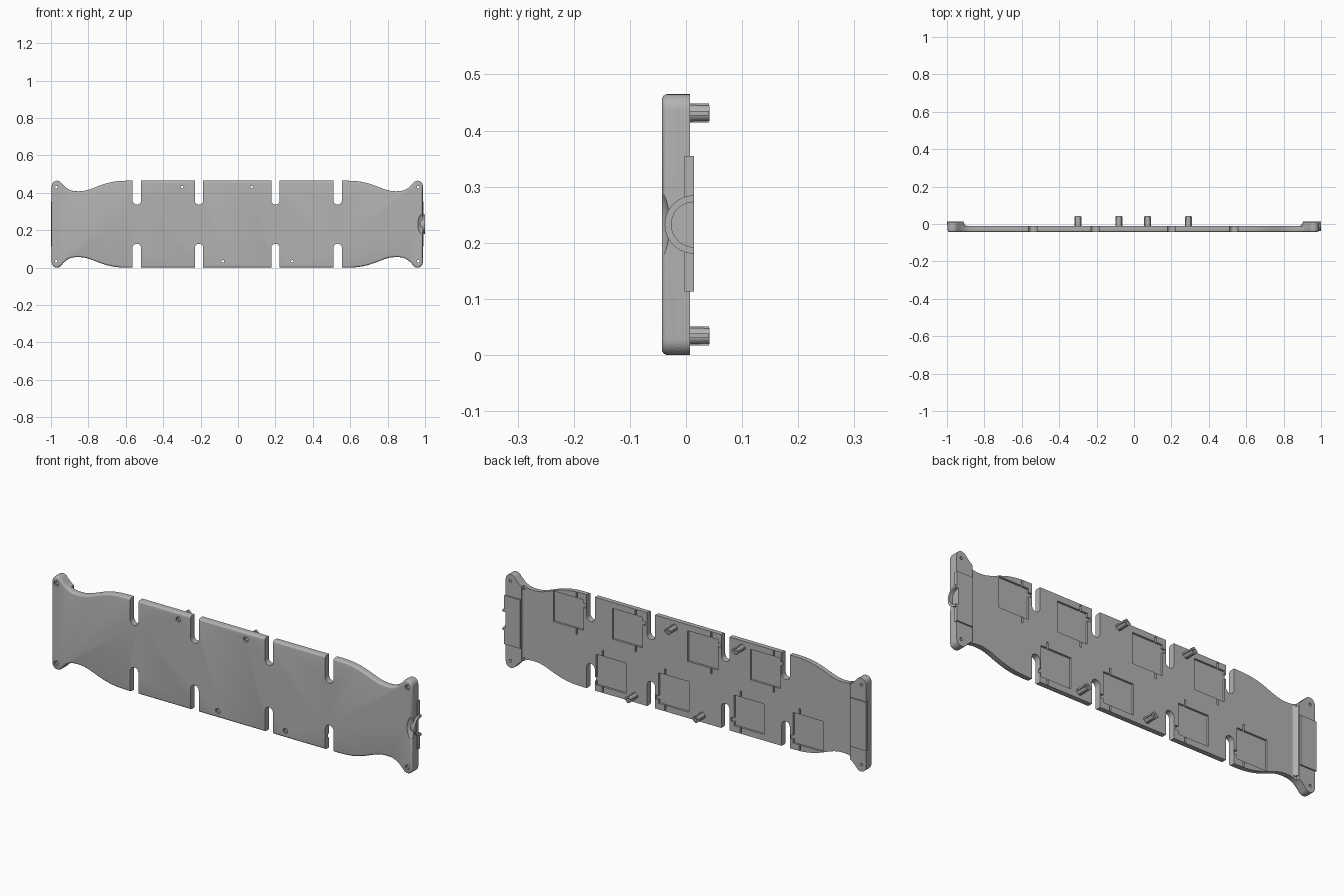
import bpy, bmesh, math
from mathutils import Vector, Matrix
from mathutils.geometry import interpolate_bezier

if "Cube" in bpy.data.objects:
    bpy.data.objects.remove(bpy.data.objects["Cube"])

CX, CZ, HALF = -0.004, 0.2325, 0.996     # symmetry centre and half length
FRONT, BACK, EAR, LIP, POST = -0.043, -0.012, 0.007, 0.014, 0.042

grey = bpy.data.materials.new("plain_grey")
grey.use_nodes = True
grey.diffuse_color = (0.45, 0.45, 0.45, 1)
grey.node_tree.nodes["Principled BSDF"].inputs["Base Color"].default_value = grey.diffuse_color


def finish(name, bm):
    bmesh.ops.recalc_face_normals(bm, faces=bm.faces)
    me = bpy.data.meshes.new(name)
    bm.to_mesh(me)
    bm.free()
    me.materials.append(grey)
    ob = bpy.data.objects.new(name, me)
    bpy.context.collection.objects.link(ob)
    return ob


def prism(name, pts, lo, hi, round_front=0):
    """Extrude an x,z outline from y=lo to y=hi, optionally rounding the front rim."""
    bm = bmesh.new()
    face = bm.faces.new([bm.verts.new((x, lo, z)) for x, z in pts])
    out = bmesh.ops.extrude_face_region(bm, geom=[face], use_keep_orig=True)
    moved = [g for g in out["geom"] if isinstance(g, bmesh.types.BMVert)]
    bmesh.ops.translate(bm, verts=moved, vec=(0, hi - lo, 0))
    bmesh.ops.recalc_face_normals(bm, faces=bm.faces)
    if round_front:
        rim = [e for e in bm.edges if all(abs(v.co.y - lo) < 1e-5 for v in e.verts)]
        bmesh.ops.bevel(bm, geom=rim, offset=round_front, segments=4, profile=0.5, affect='EDGES')
    return finish(name, bm)


def box(name, x0, x1, y0, y1, z0, z1):
    return prism(name, [(x0, z0), (x1, z0), (x1, z1), (x0, z1)], y0, y1)


def rod(name, axis, r1, r2, start, length, n=24):
    """Cylinder or cone along +x or +y from the start point."""
    bm = bmesh.new()
    bmesh.ops.create_cone(bm, cap_ends=True, segments=n, radius1=r1, radius2=r2, depth=length)
    direction = Vector((1, 0, 0) if axis == 'X' else (0, 1, 0))
    turn = Vector((0, 0, 1)).rotation_difference(direction).to_matrix().to_4x4()
    bm.transform(Matrix.Translation(Vector(start) + direction * length / 2) @ turn)
    return finish(name, bm)


def combine(target, others, operation):
    for other in others:
        mod = target.modifiers.new("join", 'BOOLEAN')
        mod.operation, mod.object, mod.solver = operation, other, 'EXACT'
        bpy.context.view_layer.objects.active = target
        bpy.ops.object.modifier_apply(modifier=mod.name)
        bpy.data.objects.remove(other)


# Outline: one corner (ear and waist), mirrored to all four
corner = []
for i in range(10):
    a = math.radians(180 - 135 * i / 9)
    corner.append((-0.964 + 0.028 * math.cos(a), 0.2045 + 0.028 * math.sin(a)))
for a, b, c, d in ((corner[-1], (-0.905, 0.176), (-0.88, 0.176), (-0.845, 0.176)),
                   ((-0.845, 0.176), (-0.77, 0.176), (-0.73, 0.2325), (-0.59, 0.2325))):
    curve = interpolate_bezier(Vector(a), Vector(b), Vector(c), Vector(d), 11)
    corner += [(p[0], p[1]) for p in curve[1:]]
half = corner + [(-x, z) for x, z in reversed(corner)]
outline = [(CX + x, CZ + z) for x, z in half + [(x, -z) for x, z in reversed(half)]]

plate = prism("cover_plate", outline, FRONT, BACK, 0.01)

# Thick end blocks that follow the outline, each with a raised middle lip
for s in (-1, 1):
    block = prism("end_block", outline, BACK - 0.005, EAR)
    inner, end = sorted((CX + s * 0.905, CX + s * 1.05))
    combine(block, [box("trim", inner, end, -0.1, 0.1, -0.1, 0.6)], 'INTERSECT')
    # concave sloped foot where the block meets the plate
    bm = bmesh.new()
    foot = [(0.91, EAR), (0.903, 0.001), (0.896, -0.007), (0.885, BACK), (0.885, -0.016), (0.91, -0.016)]
    face = bm.faces.new([bm.verts.new((CX + s * x, y, 0.062)) for x, y in foot])
    out = bmesh.ops.extrude_face_region(bm, geom=[face], use_keep_orig=True)
    bmesh.ops.translate(bm, verts=[g for g in out["geom"] if isinstance(g, bmesh.types.BMVert)],
                        vec=(0, 0, 0.341))
    lip = box("lip", *sorted((CX + s * 0.908, CX + s * HALF)), EAR - 0.01, LIP, 0.113, 0.355)
    combine(plate, [block, finish("foot", bm), lip], 'UNION')

# Dished front edge, cable collar and cable channel at the left end
bm = bmesh.new()
bmesh.ops.create_uvsphere(bm, u_segments=32, v_segments=20, radius=1)
bm.transform(Matrix.Translation((1.0, -0.058, CZ)) @ Matrix.Diagonal((0.045, 0.03, 0.075, 1)))
combine(plate, [finish("dish", bm)], 'DIFFERENCE')
collar = rod("collar", 'X', 0.047, 0.052, (0.965, LIP, CZ), 0.035, 40)
combine(collar, [box("trim", 0.9, 1.1, LIP, 0.1, 0, 0.5)], 'DIFFERENCE')
combine(plate, [collar], 'UNION')
combine(plate, [rod("channel", 'X', 0.036, 0.036, (0.86, LIP, CZ), 0.2, 40),
                rod("groove", 'X', 0.040, 0.040, (0.985, LIP, CZ), 0.1, 40)], 'DIFFERENCE')

# Edge slots with rounded ends
for sx in (-0.537, -0.2045, 0.2045, 0.537):
    for sz in (-1, 1):
        pts = [(CX + sx + 0.0225 * math.cos(math.pi * i / 12),
                CZ + sz * (0.127 - 0.0225 * math.sin(math.pi * i / 12))) for i in range(13)]
        pts += [(CX + sx - 0.0225, CZ + sz * 0.3), (CX + sx + 0.0225, CZ + sz * 0.3)]
        combine(plate, [prism("slot", pts, -0.1, 0.0)], 'DIFFERENCE')

# Shallow pockets on the back; the lower row is the upper row turned half round
for px in (0.66, 0.335, -0.08, -0.425):
    for s in (1, -1):
        def cut(x0, x1, z0, z1, depth):
            xs = sorted((CX + s * (px + x0), CX + s * (px + x1)))
            zs = sorted((CZ + s * (0.126 + z0), CZ + s * (0.126 + z1)))
            return box("pocket", *xs, BACK - depth, BACK + 0.004, *zs)
        combine(plate, [cut(-0.083, 0.083, -0.076, 0.076, 0.010),
                        cut(-0.050, -0.042, -0.105, 0.102, 0.010),
                        cut(-0.100, -0.080, 0.038, 0.058, 0.010)], 'DIFFERENCE')

# Ribbed screw posts on the back
posts = [(-0.295, 0.1985), (0.077, 0.1985), (-0.077, -0.1985), (0.295, -0.1985)]
for px, pz in posts:
    x, z = CX + px, CZ + pz
    post = rod("screw_post", 'Y', 0.016, 0.014, (x, BACK - 0.004, z), POST - BACK + 0.004, 20)
    combine(post, [box("rib", x - 0.019, x + 0.019, BACK - 0.003, POST - 0.001, z - 0.004, z + 0.004),
                   box("rib", x - 0.004, x + 0.004, BACK - 0.003, POST - 0.001, z - 0.017, z + 0.017)],
            'UNION')
    combine(plate, [post], 'UNION')

# Countersunk screw holes through the posts and the ears
ears = [(sx * 0.967, sz * 0.1985) for sx in (-1, 1) for sz in (-1, 1)]
for px, pz in posts + ears:
    x, z = CX + px, CZ + pz
    combine(plate, [rod("hole", 'Y', 0.007, 0.007, (x, -0.1, z), 0.2, 16),
                    rod("countersink", 'Y', 0.013, 0.013, (x, -0.06, z), 0.024, 20)], 'DIFFERENCE')

# Smooth curved walls, keep sharp edges
bpy.ops.object.select_all(action='DESELECT')
plate.select_set(True)
bpy.context.view_layer.objects.active = plate
bpy.ops.object.shade_smooth_by_angle(angle=math.radians(30))
